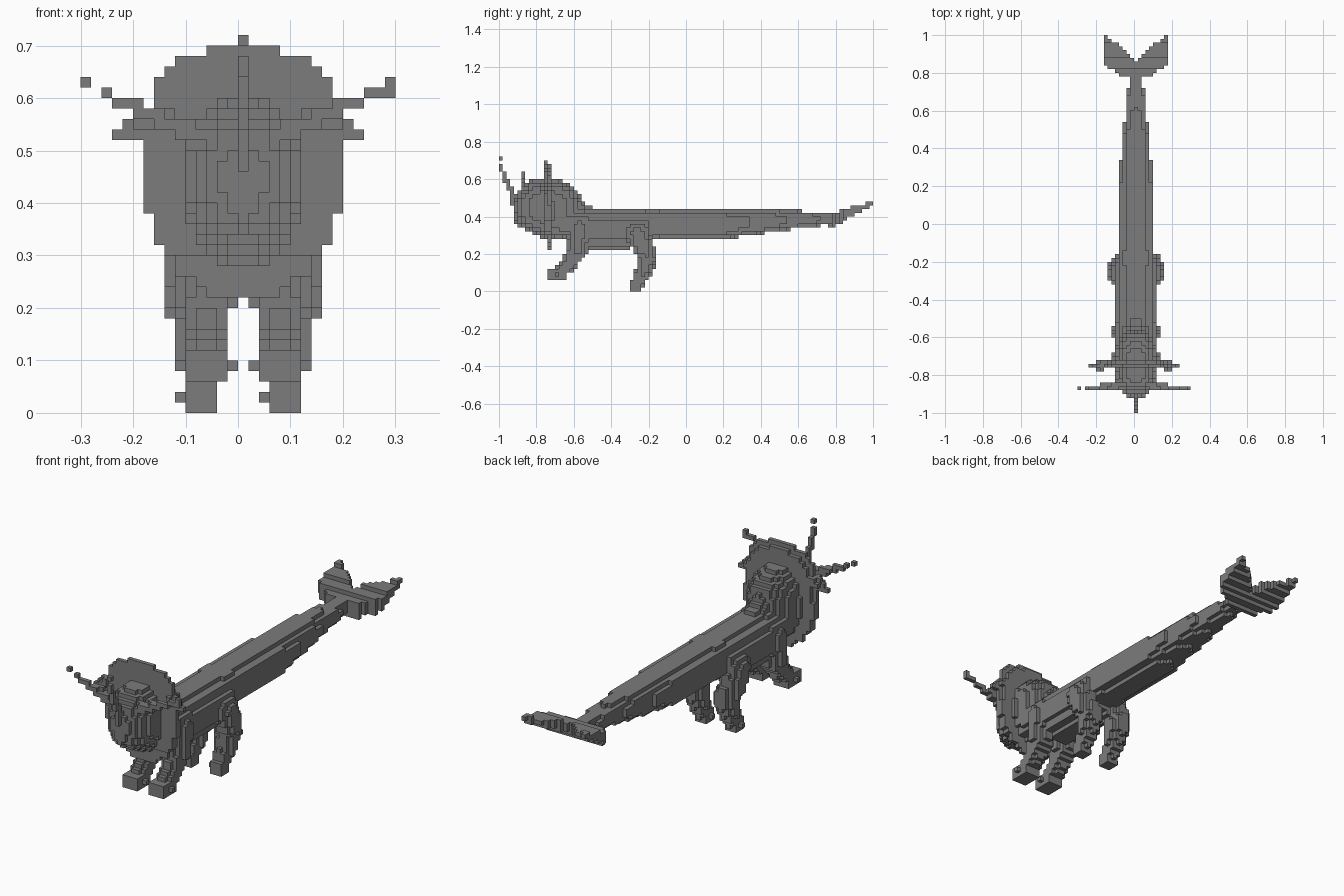
import bpy, bmesh, math
from mathutils import Vector

cube = bpy.data.objects.get("Cube")
if cube:
    bpy.data.objects.remove(cube, do_unlink=True)

S = 0.02      # block size
MID = 0.01    # symmetry plane, through the middle of a block column

grey = bpy.data.materials.new("stone_grey")
grey.use_nodes = True
grey.diffuse_color = (0.2, 0.2, 0.2, 1)
bsdf = grey.node_tree.nodes["Principled BSDF"]
bsdf.inputs["Base Color"].default_value = grey.diffuse_color
bsdf.inputs["Roughness"].default_value = 0.9


def cell(p):
    return tuple(math.floor(c / S + 1e-6) for c in p)


def fill(lo, hi, inside):
    """Blocks in a box whose centres pass the test."""
    a, b = cell(lo), cell(hi)
    return {(i, j, k)
            for i in range(a[0], b[0] + 1)
            for j in range(a[1], b[1] + 1)
            for k in range(a[2], b[2] + 1)
            if inside((i + .5) * S, (j + .5) * S, (k + .5) * S)}


def ellipsoid(c, r, power=2):
    lo = [a - b for a, b in zip(c, r)]
    hi = [a + b for a, b in zip(c, r)]
    return fill(lo, hi, lambda *p: sum(abs((v - m) / q) ** power
                                       for v, m, q in zip(p, c, r)) <= 1)


def limb(*joints):
    """Blocks along a tapering path of (x, y, z, radius) joints."""
    out = set()
    for a, b in zip(joints, joints[1:]):
        a, b = Vector(a), Vector(b)
        n = int((b - a).length / S * 2) + 1
        for t in range(n + 1):
            q = a.lerp(b, t / n)
            out.add(cell(q[:3]))
            if q[3] > S / 2:
                out |= ellipsoid(q[:3], [q[3]] * 3)
    return {c for c in out if c[2] >= 0}


SIDES = (((1, 0, 0), ((1, 0, 0), (1, 1, 0), (1, 1, 1), (1, 0, 1))),
         ((-1, 0, 0), ((0, 0, 0), (0, 0, 1), (0, 1, 1), (0, 1, 0))),
         ((0, 1, 0), ((0, 1, 0), (0, 1, 1), (1, 1, 1), (1, 1, 0))),
         ((0, -1, 0), ((0, 0, 0), (1, 0, 0), (1, 0, 1), (0, 0, 1))),
         ((0, 0, 1), ((0, 0, 1), (1, 0, 1), (1, 1, 1), (0, 1, 1))),
         ((0, 0, -1), ((0, 0, 0), (0, 1, 0), (1, 1, 0), (1, 0, 0))))


def build(name, cells):
    """Skin a set of blocks, keeping only the outer faces."""
    bm, verts = bmesh.new(), {}

    def vert(p):
        if p not in verts:
            verts[p] = bm.verts.new([c * S for c in p])
        return verts[p]

    for c in sorted(cells):
        for d, quad in SIDES:
            if tuple(a + b for a, b in zip(c, d)) not in cells:
                bm.faces.new([vert(tuple(a + b for a, b in zip(c, q))) for q in quad])
    mesh = bpy.data.meshes.new(name)
    bm.to_mesh(mesh)
    bm.free()
    mesh.materials.append(grey)
    bpy.context.collection.objects.link(bpy.data.objects.new(name, mesh))


# Long tapering body: stations of (y, half width, bottom, top)
STATIONS = ((-.72, .11, .30, .46), (-.60, .11, .27, .44), (-.52, .11, .22, .44),
            (-.32, .11, .22, .44), (-.20, .10, .28, .44), (.20, .095, .28, .44),
            (.45, .07, .315, .44), (.62, .05, .34, .43), (.82, .03, .36, .42))


def in_body(x, y, z):
    for a, b in zip(STATIONS, STATIONS[1:]):
        if a[0] <= y <= b[0]:
            t = (y - a[0]) / (b[0] - a[0])
            w, lo, hi = (p + (q - p) * t for p, q in zip(a[1:], b[1:]))
            u = (z - (lo + hi) / 2) / ((hi - lo) / 2)
            return abs((x - MID) / w) ** 2.5 + abs(u) ** 2.5 <= 1
    return False


build("body", fill((-.14, -.72, .2), (.16, .82, .5), in_body))

# Neck swelling into the back of the frill
build("neck", ellipsoid((MID, -.73, .43), (.13, .09, .16))
      | ellipsoid((MID, -.60, .41), (.06, .13, .07)))


# Frill: two thin upright layers, broad at the top and round below
def in_frill(x, y, z):
    back = y > -.74
    s = .9 if back and z > .45 else 1
    if not back and z < .3:
        return False
    p = 3 if z > .45 else 2
    return abs((x - MID) / (.19 * s)) ** p + abs((z - .455) / (.24 * s)) ** p <= 1


frill = fill((-.2, -.75, .2), (.22, -.73, .7), in_frill)
frill |= fill((-.02, -.75, .69), (.03, -.75, .69), lambda *p: True)
for s in (-1, 1):
    frill |= limb((s * .17, -.75, .56, .025), (s * .23, -.75, .53, .01))
build("frill", frill)

# Head with a short beak and brow ridge
build("head", ellipsoid((MID, -.74, .45), (.115, .18, .15), 2.3)
      | ellipsoid((MID, -.85, .41), (.055, .08, .07))
      | ellipsoid((MID, -.80, .54), (.09, .07, .06)))

# Horns with loose tip blocks
build("nose_horn", limb((MID, -.91, .47, .02), (MID, -.93, .53, .015),
                        (MID, -.97, .61, .01), (MID, -.99, .67, .01))
      | {cell((MID, -.99, .71))})
for s, side in ((1, "left"), (-1, "right")):
    horn = limb((s * .08, -.85, .53, .025), (s * .15, -.86, .56, .018),
                (s * .21, -.87, .59, .01), (s * .25, -.87, .605, .01))
    horn.add(cell((s * .29, -.87, .63)))
    if s > 0:
        horn |= limb((.25, -.87, .61, .01), (.29, -.87, .61, .01))
    build(side + "_brow_horn", horn)

    # Legs
    x = MID + s * .07
    build(side + "_front_leg",
          limb((x, -.57, .34, .06), (x, -.58, .22, .052), (x, -.63, .14, .042),
               (x, -.68, .1, .035)) | ellipsoid((x, -.69, .09), (.05, .05, .035), 4))
    x = MID + s * .08
    build(side + "_hind_leg",
          limb((MID + s * .085, -.26, .31, .065), (MID + s * .1, -.23, .24, .055),
               (x, -.2, .17, .05), (x, -.235, .09, .04), (x, -.265, .04, .036))
          | ellipsoid((x, -.27, .03), (.04, .035, .035), 4))


# Forked tail fin, rising and thinning to the tips
def in_fin(x, y, z):
    d = abs(x - MID)
    front = .77 + .06 * (d / .14) ** 2 + (.14 if d > .165 else 0)
    rear = .86 + .14 * (d / .17) ** .8
    thick = .036 * (1 - (y - .8) / .2 * .7)
    return x < .18 and front <= y <= min(rear, 1) and abs(z - .39 - (y - .8) * .4) <= thick


build("tail_fin", fill((-.18, .76, .3), (.17, .99, .5), in_fin))
